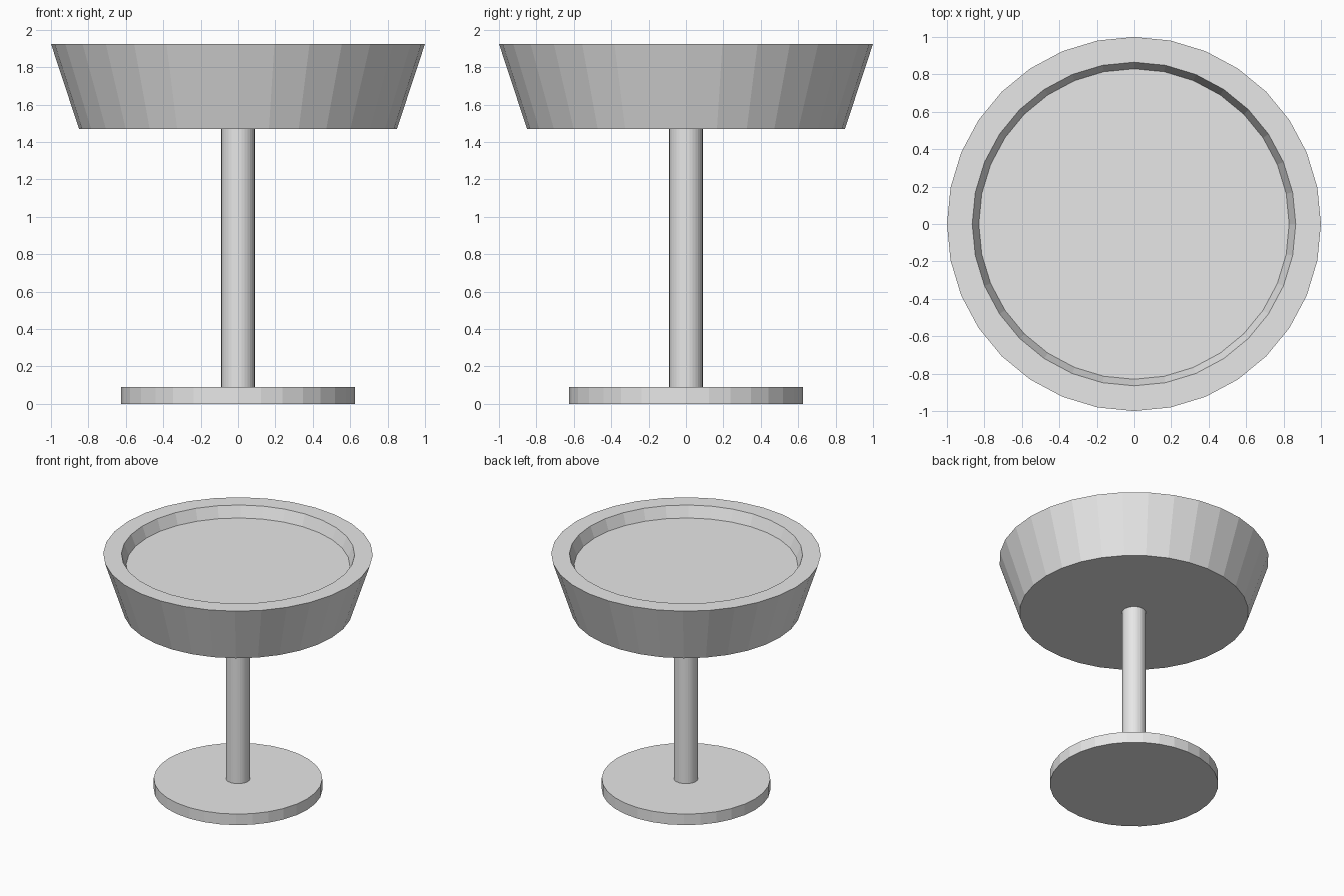
import bpy
import bmesh
from math import cos, sin, tau

SIDES = 32

cube = bpy.data.objects.get("Cube")
if cube:
    bpy.data.objects.remove(cube, do_unlink=True)

# One plain grey for the whole table
grey = bpy.data.materials.new("light_grey")
grey.use_nodes = True
colour = (0.8, 0.8, 0.8, 1.0)
grey.diffuse_color = colour
grey.node_tree.nodes["Principled BSDF"].inputs["Base Color"].default_value = colour


def lathe(name, profile):
    """Closed solid from (radius, height) rings, ordered bottom cap to top cap."""
    bm = bmesh.new()
    rings = [[bm.verts.new((r * cos(tau * i / SIDES), r * sin(tau * i / SIDES), z))
              for i in range(SIDES)] for r, z in profile]
    for low, high in zip(rings, rings[1:]):
        for i in range(SIDES):
            j = (i + 1) % SIDES
            bm.faces.new((low[i], low[j], high[j], high[i]))
    bm.faces.new(rings[0][::-1])
    bm.faces.new(rings[-1])
    mesh = bpy.data.meshes.new(name)
    bm.to_mesh(mesh)
    bm.free()
    mesh.materials.append(grey)
    obj = bpy.data.objects.new(name, mesh)
    bpy.context.collection.objects.link(obj)
    return obj


# Round foot, slim post, and tapered tray with a shallow recess
lathe("base_disc", [(0.625, 0), (0.625, 0.09)])
lathe("post", [(0.09, 0.09), (0.09, 1.47)])
lathe("tray", [(0.85, 1.47), (1.0, 1.925), (0.865, 1.925), (0.83, 1.835)])
